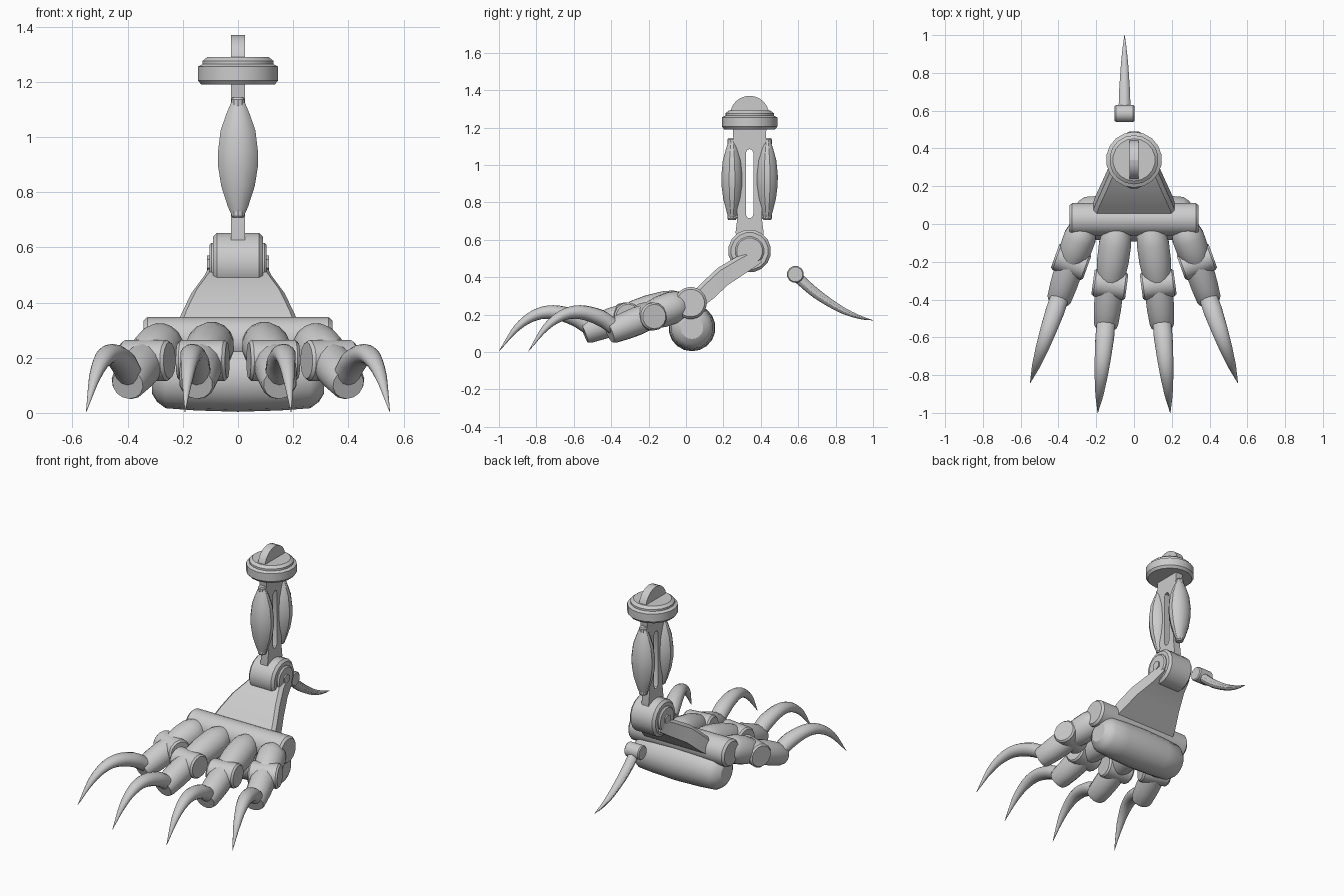
import bpy
import bmesh
from math import cos, sin, pi, radians
from mathutils import Vector

if "Cube" in bpy.data.objects:
    bpy.data.objects.remove(bpy.data.objects["Cube"], do_unlink=True)

steel = bpy.data.materials.new("steel grey")
steel.use_nodes = True
GREY = (0.6, 0.6, 0.6, 1)
steel.diffuse_color = GREY
steel.node_tree.nodes["Principled BSDF"].inputs["Base Color"].default_value = GREY
parts = []


def add(name, bm):
    bmesh.ops.recalc_face_normals(bm, faces=bm.faces)
    mesh = bpy.data.meshes.new(name)
    bm.to_mesh(mesh)
    bm.free()
    mesh.materials.append(steel)
    obj = bpy.data.objects.new(name, mesh)
    bpy.context.collection.objects.link(obj)
    parts.append(obj)
    return obj


def skin(name, rings):
    """Join equal rings of points into a closed skin."""
    bm = bmesh.new()
    loops = [[bm.verts.new(p) for p in ring] for ring in rings]
    n = len(loops[0])
    for a, b in zip(loops, loops[1:]):
        for i in range(n):
            j = (i + 1) % n
            bm.faces.new((a[i], a[j], b[j], b[i]))
    bm.faces.new(loops[0])
    bm.faces.new(loops[-1])
    return add(name, bm)


def ring(centre, axis, rx, ry, sides):
    """Ellipse across an axis: rx goes sideways, ry goes upward."""
    axis = Vector(axis).normalized()
    side = axis.cross(Vector((0, 0, 1)))
    if side.length < 0.01:
        side = Vector((1, 0, 0))
    side.normalize()
    up = side.cross(axis)
    turn = [2 * pi * (i + 0.5) / sides for i in range(sides)]
    return [Vector(centre) + side * rx * cos(t) + up * ry * sin(t) for t in turn]


def lathe(name, a, b, profile, sides=16, wide=1):
    """Turn (fraction along a-b, radius) points about the line a-b."""
    a, b = Vector(a), Vector(b)
    return skin(name, [ring(a.lerp(b, t), b - a, r * wide, r, sides) for t, r in profile])


def horn(name, path, radii, flat=0.85, sides=14):
    """Smooth tapering horn along a path."""
    pts = [Vector(p) for p in path]
    ends = [2 * pts[0] - pts[1]] + pts + [2 * pts[-1] - pts[-2]]
    rings = []
    for i in range(len(pts) - 1):
        p0, p1, p2, p3 = ends[i:i + 4]
        for k in range(4 if i < len(pts) - 2 else 5):
            t = k / 4
            p = 0.5 * (2 * p1 + (p2 - p0) * t + (2 * p0 - 5 * p1 + 4 * p2 - p3) * t ** 2
                       + (3 * p1 - p0 - 3 * p2 + p3) * t ** 3)
            d = 0.5 * (p2 - p0 + 2 * (2 * p0 - 5 * p1 + 4 * p2 - p3) * t
                       + 3 * (3 * p1 - p0 - 3 * p2 + p3) * t ** 2)
            r = radii[i] + (radii[i + 1] - radii[i]) * t
            rings.append(ring(p, d, r, r * flat, sides))
    return skin(name, rings)


# Shank plate: two halves meeting around a round-ended slot, with a domed crown
MID = 0.34
half = [(0, 1.085), (0, 1.37)]
half += [(0.105 * sin(radians(a)), 1.265 + 0.105 * cos(radians(a))) for a in range(15, 91, 15)]
half += [(0.09, 1.2), (0.065, 0.72), (0.075, 0.64), (0.06, 0.54), (0, 0.54), (0, 0.715)]
half += [(0.013, 0.72), (0.02, 0.735), (0.02, 1.065), (0.013, 1.08)]
for s, label in ((-1, "front"), (1, "back")):
    skin("shank_plate_" + label,
         [[(x, MID + s * y, z) for y, z in half] for x in (-0.025, 0.025)])
    # Spindle with end collars and mounting lugs
    y = MID + s * 0.094
    lathe("spindle_" + label, (0, y, 0.72), (0, y, 1.125),
          [(0, 0.02), (0.07, 0.03), (0.25, 0.049), (0.42, 0.058), (0.55, 0.059),
           (0.75, 0.051), (0.9, 0.034), (1, 0.02)], 12, 1.28)
    for z in (0.725, 1.125):
        lathe("spindle_collar", (0, y, z - 0.018), (0, y, z + 0.018),
              [(0, 0.02), (0.2, 0.025), (0.8, 0.025), (1, 0.02)], 10)
        lathe("spindle_lug", (0, MID + s * 0.05, z), (0, y, z), [(0, 0.013), (1, 0.013)], 8)

# Stepped top collar
lathe("top_collar", (0, MID, 1.19), (0, MID, 1.29),
      [(0, 0.135), (0.15, 0.148), (0.65, 0.148), (0.7, 0.138), (0.74, 0.13),
       (0.86, 0.13), (1, 0.112)], 18)

# Ankle hinge drum, side discs and hexagonal bolts
HINGE = Vector((0, MID, 0.54))


def across(name, centre, width, profile, sides, direction=(1, 0, 0)):
    d = Vector(direction).normalized() * width
    return lathe(name, Vector(centre) - d, Vector(centre) + d, profile, sides)


across("ankle_drum", HINGE, 0.09, [(0, 0.1), (0.08, 0.115), (0.92, 0.115), (1, 0.1)], 16)
across("ankle_disc", HINGE, 0.104, [(0, 0.07), (0.04, 0.078), (0.96, 0.078), (1, 0.07)], 16)
across("ankle_bolt", HINGE, 0.112, [(0, 0.03), (1, 0.03)], 6)

# Curved instep, widening towards the toes
instep = [(0.36, 0.555, 0.08, 0.075), (0.28, 0.515, 0.1, 0.085),
          (0.17, 0.45, 0.148, 0.09), (0.09, 0.375, 0.185, 0.09), (0.03, 0.315, 0.208, 0.08)]
skin("instep", [[(-w, y, z), (w, y, z), (w + 0.02, y + 0.012, z - 0.015),
                 (w + 0.02, y + t * 0.62, z - t), (-w - 0.02, y + t * 0.62, z - t),
                 (-w - 0.02, y + 0.012, z - 0.015)] for y, z, w, t in instep])

# Toe crossbar and barrel-shaped sole pad
across("toe_crossbar", (0, 0.025, 0.262), 0.342,
       [(0, 0.074), (0.02, 0.086), (0.98, 0.086), (1, 0.074)], 20)
across("sole_pad", (0, 0.032, 0.13), 0.312,
       [(0, 0.06), (0.03, 0.09), (0.08, 0.113), (0.25, 0.121), (0.5, 0.126),
        (0.75, 0.121), (0.92, 0.113), (0.97, 0.09), (1, 0.06)], 18)


def toe(label, s, root, knuckle, end, claw_tip):
    """Two segments joined by a knuckle and finished with a hooked claw."""
    root, knuckle, end, tip = [Vector((s * p[0], p[1], p[2])) for p in (root, knuckle, end, claw_tip)]
    reach = knuckle - root
    side = reach.cross(Vector((0, 0, 1)))
    lathe("toe_base_" + label, root - reach * 0.05, knuckle + reach.normalized() * 0.06,
          [(0, 0.06), (0.1, 0.078), (0.25, 0.087), (0.5, 0.086), (0.7, 0.077),
           (0.88, 0.058), (1, 0.03)], 16)
    across("toe_knuckle_" + label, knuckle, 0.09,
           [(0, 0.066), (0.06, 0.075), (0.94, 0.075), (1, 0.066)], 14, side)
    lathe("toe_segment_" + label, knuckle, end,
          [(0, 0.07), (0.3, 0.076), (0.6, 0.073), (0.92, 0.066), (1, 0.058)], 14)
    # Claw path rises from the segment, then hooks down to the ground
    start = end.lerp(knuckle, 0.12)
    start.z = 0.135
    path = []
    for t, z in ((0, 0.135), (0.17, 0.185), (0.4, 0.213), (0.6, 0.197), (0.8, 0.13), (1, 0.004)):
        p = start.lerp(tip, t)
        p.z = z
        path.append(p)
    horn("claw_" + label, path, [0.05, 0.051, 0.044, 0.035, 0.022, 0.001])


for s, name in ((1, "left"), (-1, "right")):
    toe("inner_" + name, s, (0.09, -0.03, 0.26), (0.128, -0.32, 0.19),
        (0.15, -0.545, 0.105), (0.192, -1.0, 0))
    toe("outer_" + name, s, (0.268, -0.02, 0.258), (0.333, -0.2, 0.19),
        (0.4, -0.41, 0.105), (0.55, -0.842, 0))

# Detached rear spur
across("spur_knuckle", (-0.05, 0.585, 0.415), 0.052,
       [(0, 0.04), (0.06, 0.046), (0.94, 0.046), (1, 0.04)], 12)
horn("spur_claw", [(-0.05, 0.59, 0.405), (-0.05, 0.7, 0.31), (-0.05, 0.83, 0.227),
                   (-0.05, 0.93, 0.186), (-0.05, 1.0, 0.17)],
     [0.033, 0.03, 0.021, 0.011, 0.001], 0.9, 12)

# Smooth shading with crisp edges
bpy.ops.object.select_all(action='DESELECT')
for obj in parts:
    obj.select_set(True)
bpy.context.view_layer.objects.active = parts[0]
bpy.ops.object.shade_smooth_by_angle(angle=radians(32))
